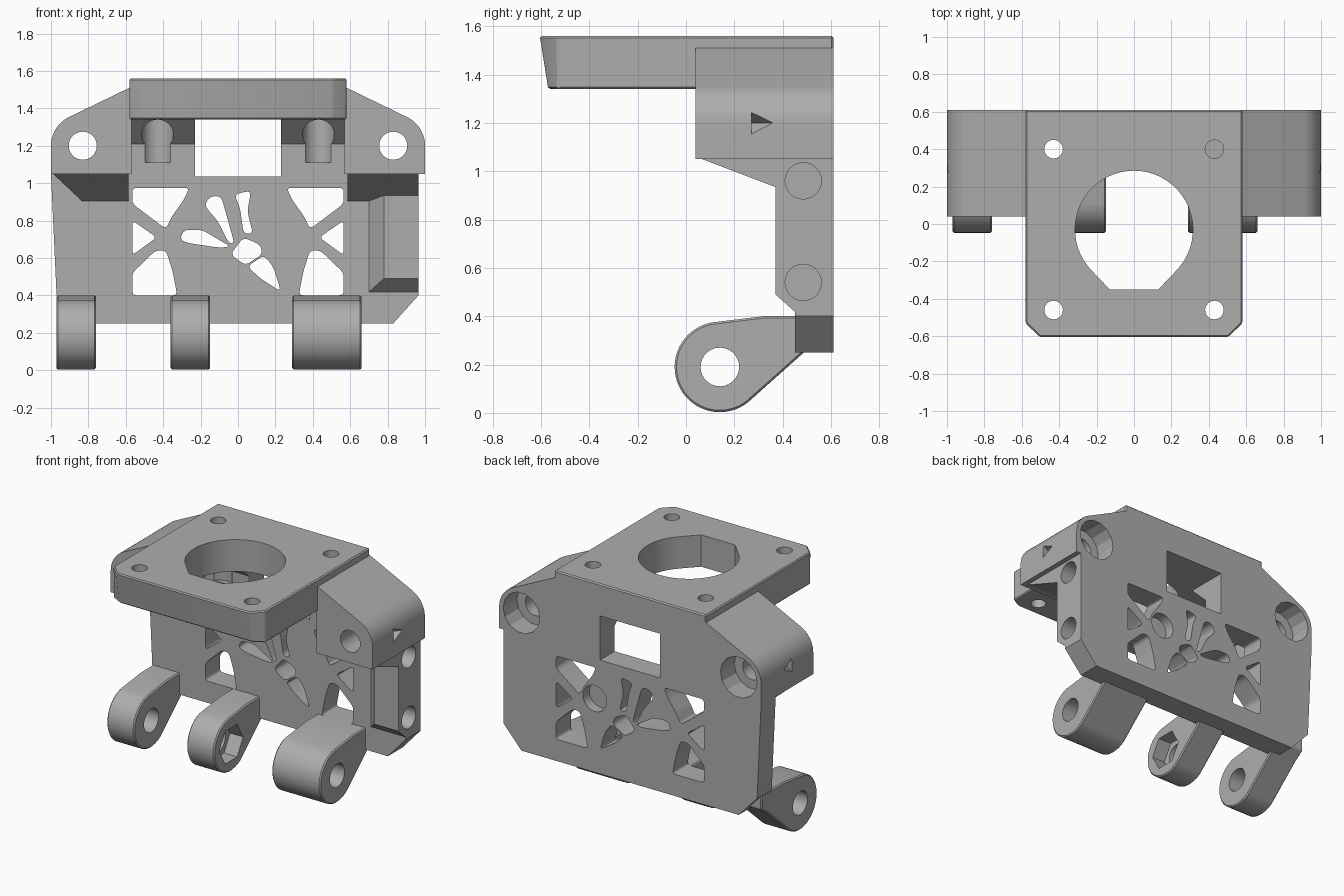
import bpy, bmesh
from math import cos, sin, pi, radians
from mathutils import Vector

if "Cube" in bpy.data.objects:
    bpy.data.objects.remove(bpy.data.objects["Cube"])

grey = bpy.data.materials.new("plain_grey")
grey.use_nodes = True
shade = (0.42, 0.42, 0.42, 1)
grey.diffuse_color = shade
grey.node_tree.nodes["Principled BSDF"].inputs["Base Color"].default_value = shade
parts = []


def finish(name, bm, keep):
    bmesh.ops.recalc_face_normals(bm, faces=bm.faces)
    mesh = bpy.data.meshes.new(name)
    bm.to_mesh(mesh)
    bm.free()
    mesh.materials.append(grey)
    ob = bpy.data.objects.new(name, mesh)
    bpy.context.scene.collection.objects.link(ob)
    if keep:
        parts.append(ob)
    else:
        ob.hide_render = True
    return ob


def prism(name, pts, axis, a, b, keep=True, bevel=0):
    """Extrude a 2D outline along one axis from a to b."""
    place = {"x": lambda p, d: (d, p[0], p[1]),
             "y": lambda p, d: (p[0], d, p[1]),
             "z": lambda p, d: (p[0], p[1], d)}[axis]
    bm = bmesh.new()
    low = [bm.verts.new(place(p, a)) for p in pts]
    high = [bm.verts.new(place(p, b)) for p in pts]
    bm.faces.new(low)
    bm.faces.new(high[::-1])
    for i in range(len(pts)):
        j = (i + 1) % len(pts)
        bm.faces.new((low[i], low[j], high[j], high[i]))
    if bevel:
        bmesh.ops.recalc_face_normals(bm, faces=bm.faces)
        sharp = [e for e in bm.edges if e.calc_face_angle(0) > radians(40)]
        bmesh.ops.bevel(bm, geom=sharp, offset=bevel, segments=1, affect="EDGES")
    return finish(name, bm, keep)


def hull(name, pts, keep=True):
    bm = bmesh.new()
    for p in pts:
        bm.verts.new(p)
    bmesh.ops.convex_hull(bm, input=bm.verts)
    bmesh.ops.dissolve_limit(bm, angle_limit=0.01, verts=bm.verts, edges=bm.edges)
    return finish(name, bm, keep)


def arc(cx, cy, r, a0=0, a1=360, n=32):
    full = abs(a1 - a0) == 360
    steps = n if full else n + 1
    return [(cx + r * cos(radians(a0 + (a1 - a0) * i / n)),
             cy + r * sin(radians(a0 + (a1 - a0) * i / n))) for i in range(steps)]


def rounded(pts, r=0.025, n=4):
    """Replace every corner by a small curve."""
    out = []
    for i, p in enumerate(pts):
        p, q, s = Vector(p), Vector(pts[i - 1]), Vector(pts[(i + 1) % len(pts)])
        a = p + (q - p).normalized() * min(r, (q - p).length * 0.45)
        b = p + (s - p).normalized() * min(r, (s - p).length * 0.45)
        for k in range(n + 1):
            t = k / n
            out.append(tuple(a * (1 - t) ** 2 + p * 2 * t * (1 - t) + b * t * t))
    return out


def cut(cutter, *targets):
    for ob in targets:
        mod = ob.modifiers.new("cut", "BOOLEAN")
        mod.operation, mod.solver, mod.object = "DIFFERENCE", "EXACT", cutter
        bpy.context.view_layer.update()
        done = ob.evaluated_get(bpy.context.evaluated_depsgraph_get())
        mesh = bpy.data.meshes.new_from_object(done)
        ob.modifiers.clear()
        ob.data = mesh
    bpy.data.objects.remove(cutter)


def flip(pts, s):
    return [(s * x, z) for x, z in pts]


# Back plate with sloped shoulders
FRONT, BACK = 0.45, 0.61
shoulder = arc(0.83, 1.2, 0.17, 0, 62, 10) + [(0.57, 1.515)]
right_half = [(0.83, 0.25), (0.965, 0.4), (0.965, 1.05), (1.0, 1.05)] + shoulder + [(0.57, 1.35)]
left_half = [(-0.83, 0.25), (-0.97, 0.4), (-1.0, 1.05)] + flip(shoulder, -1) + [(-0.57, 1.35)]
plate = prism("back_plate", right_half + left_half[::-1], "y", FRONT, BACK)

# Horizontal mounting plate with a slanted front
bm = bmesh.new()
rings = []
for z, front in ((1.34, -0.57), (1.56, -0.605)):
    outline = [(0.58, 0.61), (0.58, -0.53), (0.505, front), (-0.505, front), (-0.58, -0.53), (-0.58, 0.61)]
    rings.append([bm.verts.new((x, y, z)) for x, y in outline])
bm.faces.new(rings[0])
bm.faces.new(rings[1])
for i in range(6):
    j = (i + 1) % 6
    bm.faces.new((rings[0][i], rings[0][j], rings[1][j], rings[1][i]))
bmesh.ops.recalc_face_normals(bm, faces=bm.faces)
bmesh.ops.bevel(bm, geom=bm.edges[:], offset=0.008, segments=1, affect="EDGES")
mount = finish("mounting_plate", bm, True)
cut(prism("motor_bore", arc(0, -0.03, 0.315, -45, 225, 40) + [(-0.13, -0.35), (0.13, -0.35)],
          "z", 1.2, 1.7, False), mount)

# Window under the mounting plate
cut(prism("window", [(-0.23, 1.035), (0.23, 1.035), (0.23, 1.34), (-0.23, 1.34)],
          "y", 0.3, 0.8, False), plate)

# Pillar on the left edge
pillar = hull("side_pillar", [(x, 0.46, z) for x in (0.69, 0.965) for z in (0.41, 1.06)]
              + [(x, 0.37, z) for x in (0.78, 0.965) for z in (0.49, 1.06)])

lightening = [
    [(0.565, 0.975), (0.26, 0.975), (0.29, 0.91), (0.355, 0.82), (0.385, 0.755), (0.565, 0.89)],
    [(0.565, 0.8), (0.435, 0.71), (0.565, 0.615)],
    [(0.565, 0.52), (0.44, 0.64), (0.385, 0.64), (0.35, 0.53), (0.325, 0.4), (0.565, 0.4)],
]
wedges = {}
for s, side in ((1, "left"), (-1, "right")):
    # Ear, its sloped support and the screw gusset
    ear = prism(side + "_ear", flip([(0.57, 1.05), (1.0, 1.05)] + shoulder, s), "y", 0.04, 0.46)
    top, low = (0.965, 0.965) if s > 0 else (1.0, 0.83)
    wedges[s] = hull(side + "_ear_support",
                     [(s * x, y, 1.06) for x in (0.585, top) for y in (0.04, 0.46)]
                     + [(s * x, 0.46, 0.9) for x in (0.585, low)])
    gusset = prism(side + "_gusset", [(0.31, 1.345), (0.46, 1.345), (0.46, 1.2)],
                   "x", s * 0.23, s * 0.59)

    # Bolt hole with a faceted pocket at the back
    cut(prism("bolt", arc(s * 0.83, 1.2, 0.075), "y", -0.1, 0.8, False), ear, plate)
    cut(prism("pocket", arc(s * 0.83, 1.2, 0.14, n=14), "y", 0.455, 0.7, False), plate)

    # Pointer notch on the outer side
    cut(hull("notch", [(s * 1.02, 0.27, 1.26), (s * 1.02, 0.27, 1.14),
                       (s * 1.02, 0.385, 1.2), (s * 0.93, 0.27, 1.2)], False), ear)

    # Screw holes and the access groove below the rear one
    for y in (-0.46, 0.40):
        cut(prism("screw", arc(s * 0.43, y, 0.05, n=16), "z", 1.2, 1.7, False), mount)
    cut(prism("groove", arc(s * 0.43, 0.4, 0.085, n=24), "z", 1.11, 1.36, False), plate, gusset)

    # Lightening openings
    for shape in lightening:
        cut(prism("opening", rounded(flip(shape, s)), "y", 0.3, 0.8, False), plate)

# Plain vent slots in the middle of the plate
vents = [
    [(-0.31, 0.7), (-0.29, 0.75), (-0.19, 0.75), (-0.04, 0.66), (-0.1, 0.655), (-0.27, 0.68)],
    [(-0.18, 0.88), (-0.15, 0.93), (-0.09, 0.93), (-0.02, 0.68), (-0.05, 0.68), (-0.11, 0.8)],
    [(-0.02, 0.94), (0.07, 0.96), (0.05, 0.85), (0.08, 0.73), (0.03, 0.73), (0.01, 0.87)],
    [(-0.04, 0.62), (0.03, 0.71), (0.12, 0.67), (0.13, 0.62), (0.04, 0.56)],
    [(0.05, 0.555), (0.14, 0.615), (0.19, 0.55), (0.23, 0.42), (0.12, 0.49)],
]
for shape in vents:
    cut(prism("vent", rounded(shape, 0.03), "y", 0.3, 0.8, False), plate)

# Round blind pockets: one in the back, two in the left side
cut(prism("back_pocket", arc(0.27, 0.76, 0.09), "y", 0.54, 0.8, False), plate)
for z in (0.96, 0.54):
    cut(prism("side_pocket", arc(0.485, z, 0.075), "x", 0.85, 1.1, False), plate, pillar, wedges[1])

# Hinge lugs, the middle one with a hexagonal nut seat
profile = arc(0.14, 0.19, 0.187, 100, 308, 36) + [(0.49, 0.252), (0.56, 0.3), (0.56, 0.4), (0.32, 0.4)]
for name, a, b in (("right", -0.97, -0.76), ("middle", -0.36, -0.15), ("left", 0.29, 0.66)):
    lug = prism(name + "_hinge_lug", profile, "x", a, b, bevel=0.008)
    cut(prism("pin", arc(0.14, 0.19, 0.08, n=28), "x", a - 0.1, b + 0.1, False), lug)
    if name == "middle":
        cut(prism("nut", arc(0.14, 0.19, 0.13, n=6), "x", b - 0.1, b + 0.1, False), lug)

# Smooth round surfaces, sharp edges kept
bpy.ops.object.select_all(action="DESELECT")
for ob in parts:
    ob.select_set(True)
bpy.context.view_layer.objects.active = parts[0]
bpy.ops.object.shade_smooth_by_angle(angle=radians(25))
